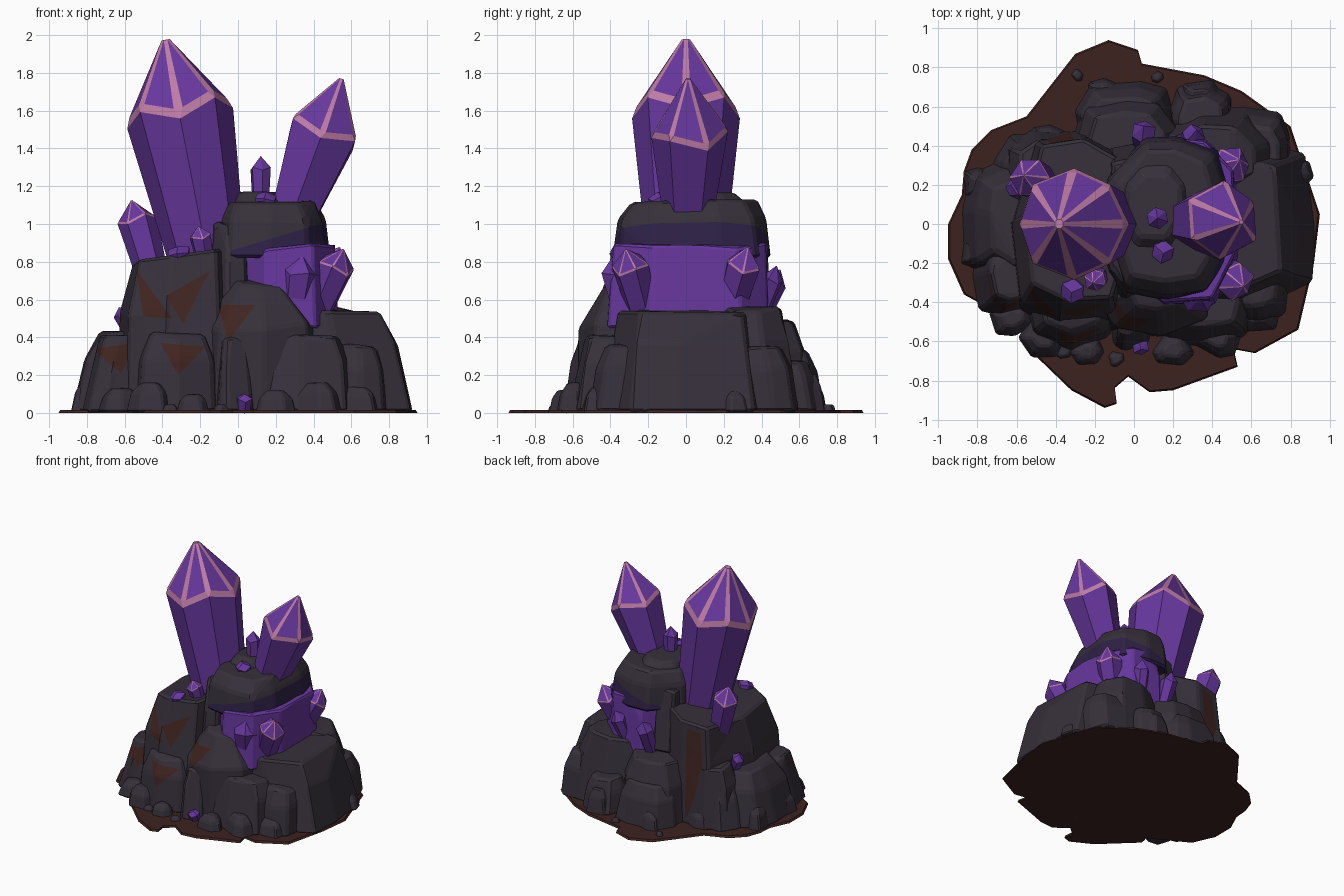
import bpy, bmesh, math, random
from mathutils import Vector

if "Cube" in bpy.data.objects:
    bpy.data.objects.remove(bpy.data.objects["Cube"])


def mat(name, r, g, b):
    m = bpy.data.materials.new(name)
    m.diffuse_color = (r, g, b, 1)
    m.use_nodes = True
    m.node_tree.nodes["Principled BSDF"].inputs["Base Color"].default_value = m.diffuse_color
    return m


ROCK = mat("charcoal rock", 0.037, 0.029, 0.042)
RUST = mat("rust patch", 0.052, 0.018, 0.014)
DIRT = mat("brown dirt", 0.046, 0.016, 0.014)
INDIGO = mat("indigo tint", 0.028, 0.015, 0.062)
PURPLE = mat("purple crystal", 0.135, 0.038, 0.340)
PINK = mat("pink edge", 0.52, 0.20, 0.38)

# rust patches on the front faces: corners (x, z) of triangles
SPOTS = [((-.54, .76), (-.50, .51), (-.35, .50)), ((-.38, .62), (-.29, .47), (-.15, .75)),
         ((-.11, .57), (-.05, .38), (.09, .57)), ((-.77, .34), (-.62, .21), (-.53, .37)),
         ((-.41, .37), (-.32, .20), (-.17, .35)), ((.10, .35), (.13, .18), (.23, .36))]


def finish(bm, name, mats):
    bmesh.ops.recalc_face_normals(bm, faces=bm.faces)
    me = bpy.data.meshes.new(name)
    bm.to_mesh(me)
    bm.free()
    for m in mats:
        me.materials.append(m)
    ob = bpy.data.objects.new(name, me)
    bpy.context.collection.objects.link(ob)
    return ob


def rock(name, x0, x1, y0, y1, z0, z1, seed, n=8, mid=0.9, top=0.68, lean=(0, 0),
         slope=(0, 0), box=3, rust=(), spots=(), mats=(ROCK, RUST), band=None, bevel=0.016):
    """Faceted boulder: hull of three jittered boxy rings, with chamfered edges."""
    rng = random.Random(seed)
    bm = bmesh.new()
    cx, cy, hx, hy, h = (x0 + x1) / 2, (y0 + y1) / 2, (x1 - x0) / 2, (y1 - y0) / 2, z1 - z0
    phase = rng.random() * 6.28
    angs = [phase + 6.283 * (i + rng.uniform(-.25, .25)) / n for i in range(n)]
    for t, s in ((0, 1.03), (0.66, mid * 1.04), (1, top * 1.04)):
        for a in angs:
            c, d = math.cos(a), math.sin(a)
            r = s * (abs(c) ** box + abs(d) ** box) ** (-1 / box) * rng.uniform(.95, 1.02)
            u, v = r * c, r * d
            z = z0 + h * t * (1 + rng.uniform(-.06, .03)) + t * (u * slope[0] + v * slope[1])
            bm.verts.new((cx + u * hx + lean[0] * t, cy + v * hy + lean[1] * t, z))
    bmesh.ops.convex_hull(bm, input=bm.verts)
    bmesh.ops.delete(bm, geom=[v for v in bm.verts if not v.link_faces], context='VERTS')
    bmesh.ops.dissolve_limit(bm, angle_limit=math.radians(12), verts=bm.verts, edges=bm.edges)
    bmesh.ops.recalc_face_normals(bm, faces=bm.faces)
    bmesh.ops.bevel(bm, geom=bm.edges[:], offset=min(bevel, h * .12), segments=1,
                    affect='EDGES', clamp_overlap=True)
    bm.normal_update()
    # rust: inset the big face that best points each way
    for d in rust:
        d = Vector(d).normalized()
        f = max(bm.faces, key=lambda f: max(f.normal.dot(d), 0) ** 3 * f.calc_area() ** .5)
        bmesh.ops.inset_individual(bm, faces=[f], thickness=f.calc_area() ** .5 * .13)
        f.material_index = 1
    # rust triangles cut into the front faces
    for s in spots:
        tri = [Vector((x, 0, z)) for x, z in SPOTS[s]]
        cuts = [(tri[k], Vector((tri[k - 2].z - tri[k].z, 0, tri[k].x - tri[k - 2].x)))
                for k in range(3)]
        for co, no in cuts:
            bmesh.ops.bisect_plane(bm, geom=bm.verts[:] + bm.edges[:] + bm.faces[:],
                                   plane_co=co, plane_no=no)
        mid_p = sum(tri, Vector()) / 3
        for f in bm.faces:
            c = f.calc_center_median()
            if f.normal.y < -.05 and all((c - co).dot(no) * (mid_p - co).dot(no) > 0
                                         for co, no in cuts):
                f.material_index = 1
    # tinted lower band
    if band:
        co, no = Vector(band[0]), Vector(band[1])
        bmesh.ops.bisect_plane(bm, geom=bm.verts[:] + bm.edges[:] + bm.faces[:],
                               plane_co=co, plane_no=no)
        for f in bm.faces:
            if (f.calc_center_median() - co).dot(no) < 0:
                f.material_index = 1
    return finish(bm, name, mats)


def crystal(name, base, shoulder, tip, r0, r1, n=6, turn=0.0, zig=0.22, trim=0.07):
    """Tapered prism with zigzag shoulder and pointed cap, cap edges trimmed pink."""
    base, shoulder, tip = Vector(base), Vector(shoulder), Vector(tip)
    ax = (shoulder - base).normalized()
    u = Vector((0, 1, 0)).cross(ax).normalized()
    w = ax.cross(u)
    bm = bmesh.new()
    rings = []
    for c, r, k in ((base, r0, 0), (shoulder, r1, zig)):
        ring = []
        for i in range(n):
            a = turn + 2 * math.pi * i / n
            up = k * r * (1 if i % 2 else -1)
            ring.append(bm.verts.new(c + (u * math.cos(a) + w * math.sin(a)) * r + ax * up))
        rings.append(ring)
    top = bm.verts.new(tip)
    bm.faces.new(rings[0][::-1])
    for i in range(n):
        j = (i + 1) % n
        bm.faces.new((rings[0][i], rings[0][j], rings[1][j], rings[1][i]))
        bm.faces.new((rings[1][i], rings[1][j], top))
    bmesh.ops.recalc_face_normals(bm, faces=bm.faces)
    ring = set(rings[1])
    edges = [e for e in bm.edges if top in e.verts or all(v in ring for v in e.verts)]
    if trim:
        bmesh.ops.bevel(bm, geom=edges, offset=r1 * trim, segments=1, affect='EDGES',
                        clamp_overlap=True, material=1)
        near = [v for v in bm.verts if (v.co - tip).length < r1 * .5]
        for v in near:      # sharpen the blunt tip again
            v.co = v.co.lerp(tip, .6)
    return finish(bm, name, (PURPLE, PINK))


# dirt patch
outline = [(-.13, .94), (.02, .89), (.04, .82), (.36, .76), (.55, .68), (.8, .5), (.95, .05),
           (.92, -.2), (.84, -.54), (.62, -.66), (.51, -.64), (.53, -.73), (.2, -.85), (.08, -.86),
           (-.03, -.78), (-.1, -.84), (-.09, -.92), (-.15, -.94), (-.32, -.85), (-.58, -.6),
           (-.56, -.53), (-.87, -.36), (-.95, -.18), (-.95, 0), (-.88, .15), (-.87, .27),
           (-.83, .38), (-.73, .48), (-.55, .55), (-.3, .87)]
bm = bmesh.new()
low = bm.faces.new([bm.verts.new((x, y, 0)) for x, y in outline])
ext = bmesh.ops.extrude_face_region(bm, geom=[low], use_keep_orig=True)
for v in ext["geom"]:
    if isinstance(v, bmesh.types.BMVert):
        v.co = (v.co.x * .99, v.co.y * .99, .016)
finish(bm, "dirt_patch", (DIRT,))

# main boulders
rock("left_tall_boulder", -.64, .07, -.54, .48, .006, .84, 3, mid=.93, top=.78, box=4,
     lean=(.01, .06), slope=(.03, 0), rust=((-.3, 1, .3),), spots=(0, 1))
rock("middle_front_boulder", -.2, .42, -.58, -.1, .006, .7, 5, mid=.92, top=.4, spots=(2,))
rock("right_boulder", .04, .93, -.43, .44, .006, .55, 11, n=9, mid=.9, top=.8, lean=(-.09, 0),
     box=4)
rock("left_boulder", -.88, -.4, -.33, .34, .006, .43, 14, lean=(.07, 0))
rock("back_boulder", -.33, .24, .2, .64, .006, .5, 17, mid=.92)
rock("back_right_boulder", .15, .75, .15, .6, .006, .55, 21, lean=(-.04, -.03), box=4)
rock("back_left_boulder", -.66, -.2, .1, .49, .006, .5, 23)

# purple geode core and the tinted cap rock above it
rock("crystal_core", -.02, .53, -.41, .45, .45, .89, 31, n=12, mid=.98, top=.93, box=3.5,
     mats=(PURPLE, PURPLE), bevel=.012)
rock("cap_boulder", -.14, .48, -.38, .45, .82, 1.13, 34, n=10, mid=.93, top=.78, lean=(-.01, 0),
     box=3.5, mats=(ROCK, INDIGO), band=((.2, 0, .93), (-.3, 0, 1)))
rock("cap_lower_left", -.16, .09, -.38, .41, .5, 1.0, 36, top=.8, box=4)
rock("cap_crest", -.08, .3, -.16, .34, 1.0, 1.17, 37, mid=.9, top=.65)

# lower ring of boulders: x0, x1, y0, y1, height
ring = [(-.83, -.5, -.47, -.1, .41), (-.54, -.1, -.64, -.25, .42), (-.13, .09, -.65, -.3, .4),
        (.08, .62, -.62, -.25, .42), (.45, .79, -.51, -.15, .36), (-.3, .2, .4, .73, .34),
        (.18, .5, .42, .72, .28), (.42, .8, .2, .6, .36), (-.72, -.4, .15, .46, .36)]
ring_spots = {0: (3,), 1: (4,), 3: (5,)}
for i, (a, b, c, d, h) in enumerate(ring):
    rock(f"lower_boulder_{i}", a, b, c, d, .006, h, 50 + i, mid=.9, top=.68,
         lean=(.05 if i in (0, 8) else 0, .03 if c < 0 else -.03), spots=ring_spots.get(i, ()))

# foot stones: x, y, radius, height
stones = [(-.62, -.48, .12, .13), (-.46, -.58, .13, .16), (-.24, -.65, .09, .1), (.2, -.64, .11, .12),
          (.42, -.58, .13, .16), (.63, -.45, .13, .14), (.81, -.22, .11, .1), (.8, .25, .12, .12),
          (-.79, -.15, .1, .16), (-.77, .2, .11, .18), (.34, .65, .11, .2), (-.14, .66, .11, .15),
          (.65, .5, .11, .16), (-.44, .43, .1, .14)]
for i, (x, y, r, h) in enumerate(stones):
    rock(f"foot_stone_{i}", x - r, x + r, y - r * .8, y + r * .8, .006, h, 80 + i, n=6,
         mid=.8, top=.45, bevel=.01)

# loose pebbles on the dirt
for i, (x, y) in enumerate([(-.29, .76), (.12, .75), (-.61, -.43), (-.36, -.65), (-.09, -.69)]):
    r = .042 if y < -.5 else .032
    rock(f"pebble_{i}", x - r, x + r, y - r, y + r, .01, .045, 120 + i, n=6, mid=.8, top=.5)

# two large crystals
crystal("large_crystal", (-.135, 0, .68), (-.318, 0, 1.62), (-.39, 0, 2.01), .19, .288, 8,
        turn=.0, zig=.13, trim=.085)
crystal("second_crystal", (.255, .01, .95), (.455, .02, 1.49), (.555, .01, 1.79), .12, .205, 6,
        turn=.5, zig=.12, trim=.085)

# small crystals: base, tip, radius
small = [((-.44, .2, .68), (-.565, .25, 1.13), .105), ((.12, .03, 1.08), (.12, .03, 1.36), .057),
         ((.4, -.22, .5), (.56, -.32, .87), .1), ((.38, .22, .5), (.54, .33, .88), .1),
         ((.26, .37, .48), (.32, .48, .78), .06), ((.05, .38, .48), (.05, .5, .76), .065),
         ((.29, -.3, .48), (.34, -.38, .84), .1), ((-.17, -.25, .78), (-.21, -.3, .99), .06),
         ((-.3, -.32, .78), (-.32, -.35, .88), .065), ((-.55, .15, .4), (-.63, .2, .56), .05),
         ((.03, -.6, .012), (.035, -.64, .1), .045), ((.14, -.12, 1.05), (.15, -.15, 1.17), .06)]
for i, (b, t, r) in enumerate(small):
    s = Vector(b).lerp(Vector(t), .76)
    crystal(f"small_crystal_{i}", b, s, t, r * .78, r, 6, turn=i * .7, zig=.12,
            trim=.06 if i in (0, 2, 3, 7) else 0)
